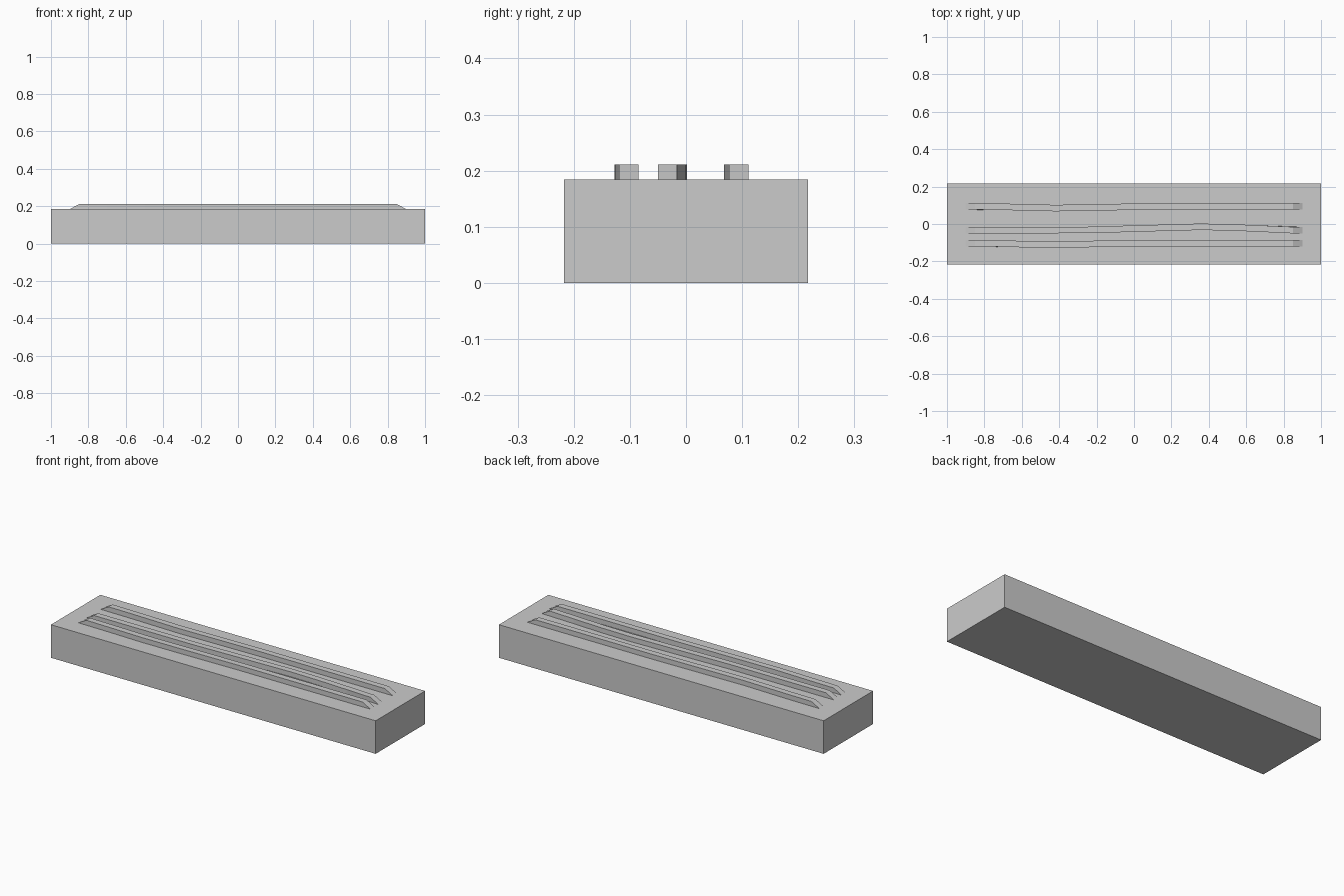
import bpy
import bmesh

cube = bpy.data.objects.get("Cube")
if cube:
    bpy.data.objects.remove(cube, do_unlink=True)

grey = bpy.data.materials.new("plain grey")
grey.use_nodes = True
colour = (0.6, 0.6, 0.6, 1)
grey.diffuse_color = colour
grey.node_tree.nodes["Principled BSDF"].inputs["Base Color"].default_value = colour

BASE_TOP, RIDGE_TOP = 0.184, 0.211
HALF_WIDTH, SLOPE = 0.0172, 0.05


def add_object(name, bm):
    bmesh.ops.recalc_face_normals(bm, faces=bm.faces)
    mesh = bpy.data.meshes.new(name)
    bm.to_mesh(mesh)
    bm.free()
    mesh.materials.append(grey)
    bpy.context.collection.objects.link(bpy.data.objects.new(name, mesh))


def ridge(name, path):
    """Sweep a rectangular section along a gently bent path with sloping ends."""
    bm = bmesh.new()
    rings = []
    for i, (x, y) in enumerate(path):
        inset = SLOPE if i == 0 else -SLOPE if i == len(path) - 1 else 0
        rings.append([bm.verts.new(co) for co in (
            (x, y - HALF_WIDTH, BASE_TOP), (x, y + HALF_WIDTH, BASE_TOP),
            (x + inset, y + HALF_WIDTH, RIDGE_TOP),
            (x + inset, y - HALF_WIDTH, RIDGE_TOP))])
    for a, b in zip(rings, rings[1:]):
        for k in range(4):
            n = (k + 1) % 4
            bm.faces.new((a[k], a[n], b[n], b[k]))
    bm.faces.new(rings[0])
    bm.faces.new(rings[-1])
    add_object(name, bm)


# Solid rectangular base
bm = bmesh.new()
bmesh.ops.create_cube(bm, size=1)
bmesh.ops.scale(bm, vec=(2, 0.435, BASE_TOP), verts=bm.verts)
bmesh.ops.translate(bm, vec=(0, 0, BASE_TOP / 2), verts=bm.verts)
add_object("base_block", bm)

# Three slightly wavy raised ridges
ridge("back_ridge", [(-0.9, 0.094), (-0.7, 0.092), (-0.42, 0.085),
                     (0.1, 0.094), (0.9, 0.094)])
ridge("middle_ridge", [(-0.9, -0.033), (-0.25, -0.032), (0.1, -0.022),
                       (0.35, -0.015), (0.52, -0.018), (0.7, -0.026), (0.9, -0.033)])
ridge("front_ridge", [(-0.9, -0.102), (-0.7, -0.105), (-0.5, -0.11),
                      (-0.3, -0.108), (0.1, -0.102), (0.9, -0.102)])
